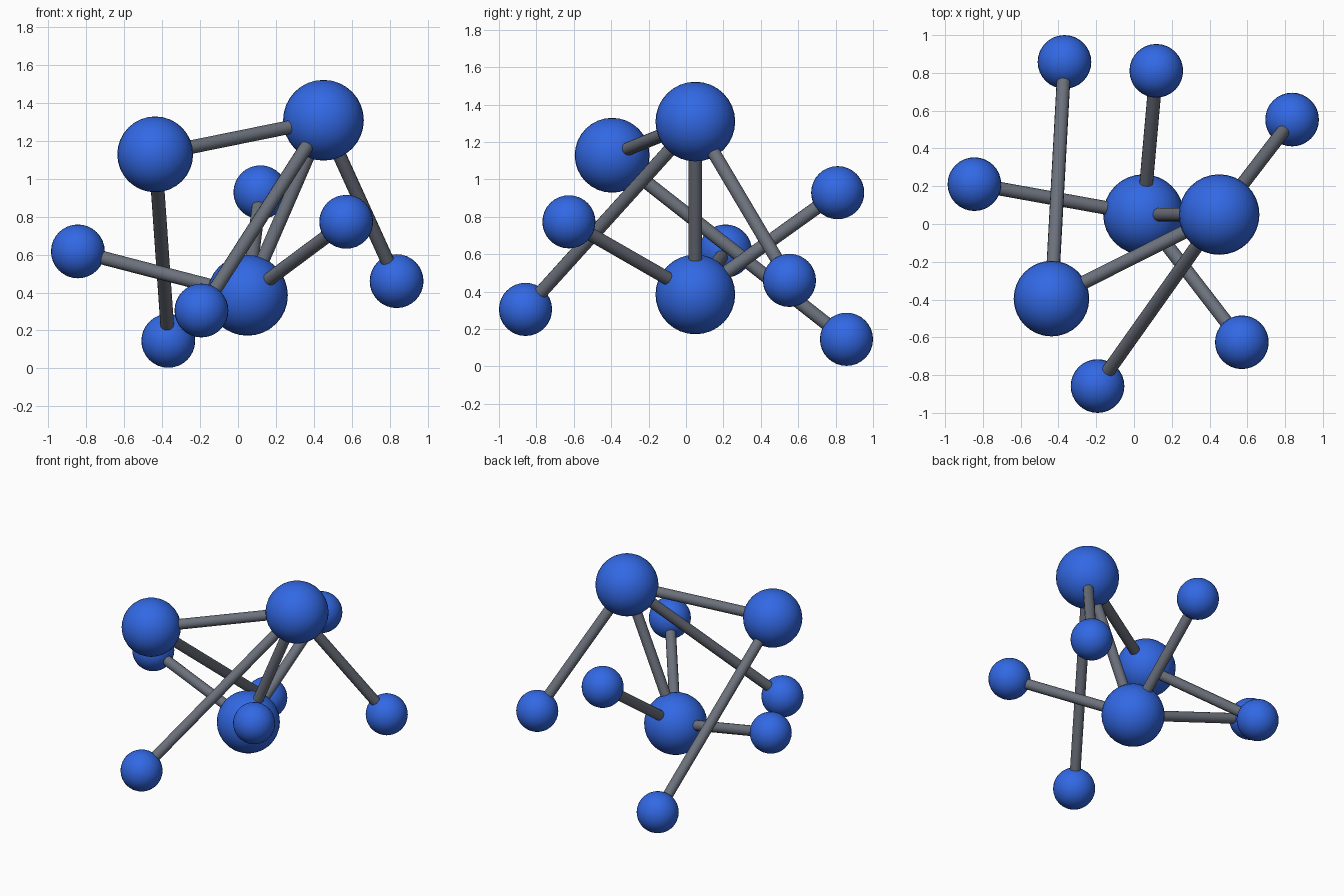
import bpy
from mathutils import Vector

cube = bpy.data.objects.get("Cube")
if cube:
    bpy.data.objects.remove(cube, do_unlink=True)


def make_material(name, color):
    mat = bpy.data.materials.new(name)
    mat.use_nodes = True
    mat.diffuse_color = (*color, 1)
    mat.node_tree.nodes["Principled BSDF"].inputs["Base Color"].default_value = (*color, 1)
    return mat


blue = make_material("blue", (0.032, 0.14, 0.78))
grey = make_material("slate grey", (0.15, 0.165, 0.2))

# Balls: centre and radius
BIG, MEDIUM, SMALL = 0.213, 0.2, 0.142
balls = {
    "upper_hub": ((0.451, 0.05, 1.309), BIG),
    "lower_hub": ((0.05, 0.05, 0.385), BIG),
    "side_hub": ((-0.437, -0.395, 1.129), MEDIUM),
    "left_end_ball": ((0.837, 0.553, 0.46), SMALL),
    "front_end_ball": ((-0.193, -0.858, 0.305), SMALL),
    "back_end_ball": ((-0.368, 0.858, 0.145), SMALL),
    "right_end_ball": ((-0.845, 0.211, 0.617), SMALL),
    "back_upper_end_ball": ((0.118, 0.811, 0.929), SMALL),
    "front_left_end_ball": ((0.571, -0.626, 0.773), SMALL),
}

# Rods: which balls each hub is joined to
links = {
    "upper_hub": ["lower_hub", "side_hub", "left_end_ball", "front_end_ball"],
    "side_hub": ["back_end_ball"],
    "lower_hub": ["right_end_ball", "back_upper_end_ball", "front_left_end_ball"],
}


def finish(name, mat):
    obj = bpy.context.object
    obj.name = name
    obj.data.materials.append(mat)
    bpy.ops.object.shade_smooth_by_angle()


def add_rod(start, end, name):
    a, b = Vector(balls[start][0]), Vector(balls[end][0])
    axis = b - a
    bpy.ops.mesh.primitive_cylinder_add(
        vertices=16, radius=0.036, depth=axis.length, location=(a + b) / 2,
        rotation=axis.to_track_quat("Z", "Y").to_euler())
    finish(name, grey)


for name, (centre, radius) in balls.items():
    bpy.ops.mesh.primitive_uv_sphere_add(
        segments=32, ring_count=16, radius=radius, location=centre)
    finish(name, blue)

for hub, ends in links.items():
    for end in ends:
        add_rod(hub, end, f"rod_{hub}_to_{end}")
